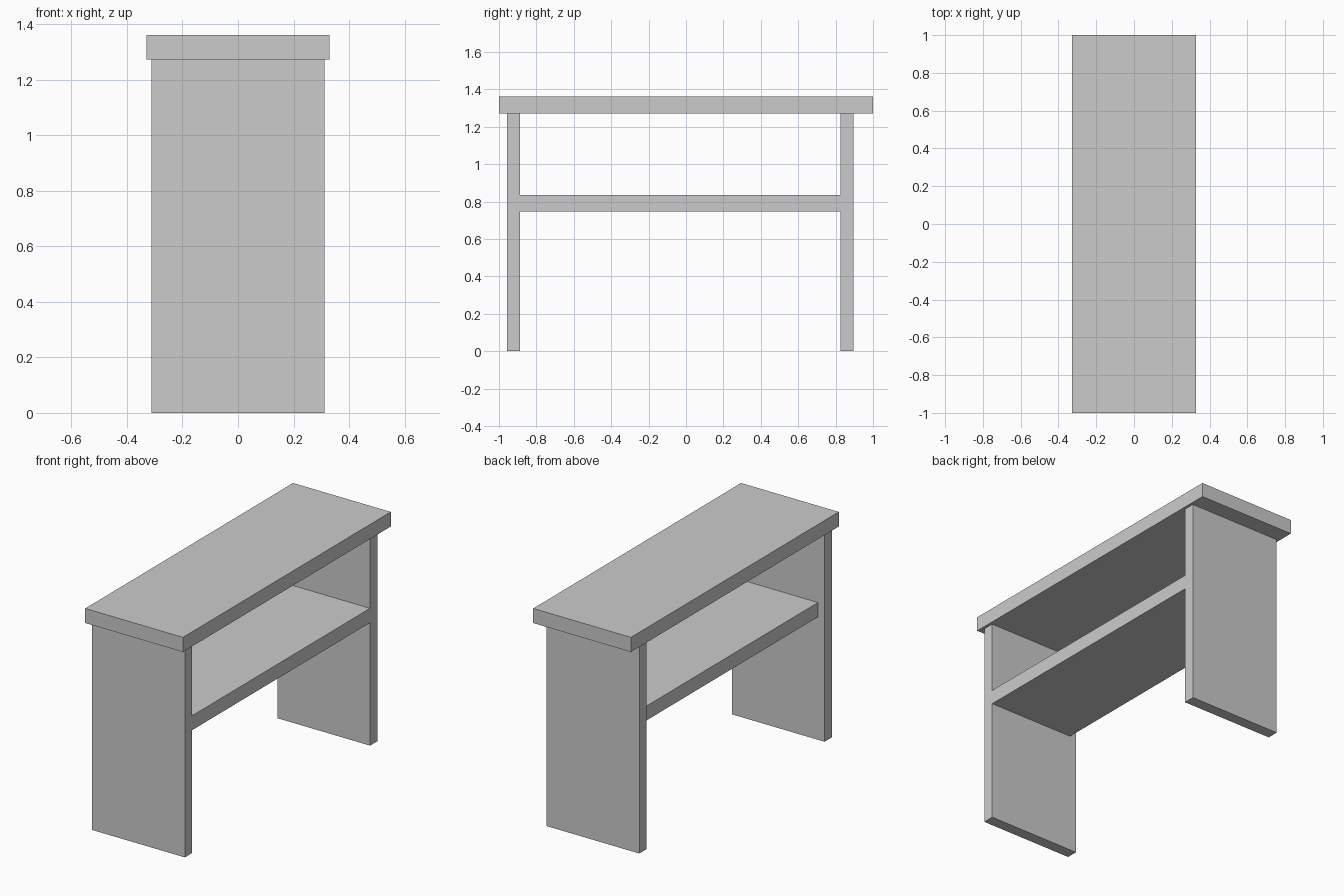
import bpy

if "Cube" in bpy.data.objects:
    bpy.data.objects.remove(bpy.data.objects["Cube"])


def board(name, x, y, z):
    """Box spanning the given (min, max) ranges."""
    spans = (x, y, z)
    bpy.ops.mesh.primitive_cube_add(size=1)
    obj = bpy.context.object
    obj.name = name
    obj.location = [(a + b) / 2 for a, b in spans]
    obj.scale = [b - a for a, b in spans]
    bpy.ops.object.transform_apply(location=False, rotation=False, scale=True)
    return obj


# Overhanging table top
board("table_top", (-0.329, 0.329), (-1, 1), (1.272, 1.361))

# Full-depth panel legs, set slightly towards the front
for name, y0 in (("front_leg_panel", -0.957), ("back_leg_panel", 0.825)):
    board(name, (-0.312, 0.312), (y0, y0 + 0.07), (0, 1.272))

# Shelf between the legs, flush on the right and inset on the left
board("shelf", (-0.268, 0.312), (-0.887, 0.825), (0.748, 0.836))
